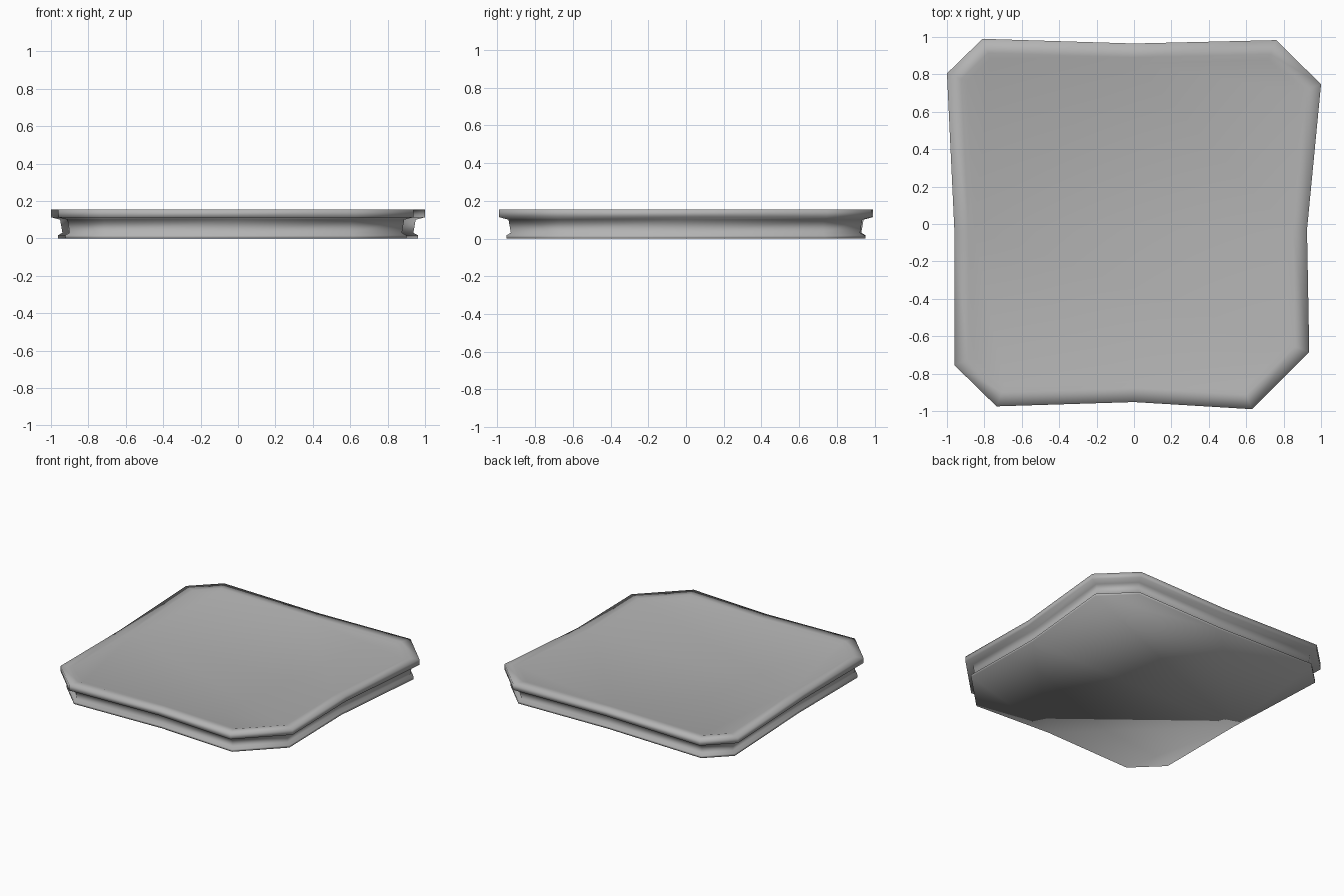
import bpy, bmesh
from mathutils import Vector

if "Cube" in bpy.data.objects:
    bpy.data.objects.remove(bpy.data.objects["Cube"])

# Irregular slab outline with clipped corners, counter-clockwise
OUTLINE = [(-0.96, -0.755), (-0.735, -0.975), (0, -0.952), (0.63, -0.99),
           (0.937, -0.685), (0.925, -0.03), (1.0, 0.747), (0.76, 0.983),
           (0, 0.965), (-0.81, 0.99), (-1.0, 0.805), (-0.96, -0.04)]

# Edge profile from the underside to the slightly sunken top panel: (inset, height)
PROFILE = [(0.037, 0), (0.037, 0.017), (0.06, 0.03), (0.048, 0.1),
           (0.0, 0.113), (0.0, 0.155), (0.075, 0.155), (0.105, 0.146)]


def inset_outline(points, d):
    """Offset the closed outline inward with mitred corners."""
    pts = [Vector(p) for p in points]
    result = []
    for i, p in enumerate(pts):
        a = (p - pts[i - 1]).normalized()
        b = (pts[(i + 1) % len(pts)] - p).normalized()
        n1, n2 = Vector((-a.y, a.x)), Vector((-b.y, b.x))
        result.append(p + (n1 + n2) * (d / (1 + n1.dot(n2))))
    return result


# Slab: stacked rings with a groove around the rim
bm = bmesh.new()
rings = [[bm.verts.new((p.x, p.y, z)) for p in inset_outline(OUTLINE, d)]
         for d, z in PROFILE]
n = len(OUTLINE)
for low, high in zip(rings, rings[1:]):
    for i in range(n):
        j = (i + 1) % n
        bm.faces.new((low[i], low[j], high[j], high[i]))
bm.faces.new(rings[0][::-1])
bm.faces.new(rings[-1])
for f in bm.faces:
    f.smooth = True

mesh = bpy.data.meshes.new("grooved_slab")
bm.to_mesh(mesh)
bm.free()
slab = bpy.data.objects.new("grooved_slab", mesh)
bpy.context.collection.objects.link(slab)

# Darker grey stone
stone = bpy.data.materials.new("dark_grey")
stone.diffuse_color = (0.45, 0.45, 0.45, 1)
stone.use_nodes = True
stone.node_tree.nodes["Principled BSDF"].inputs["Base Color"].default_value = stone.diffuse_color
mesh.materials.append(stone)
